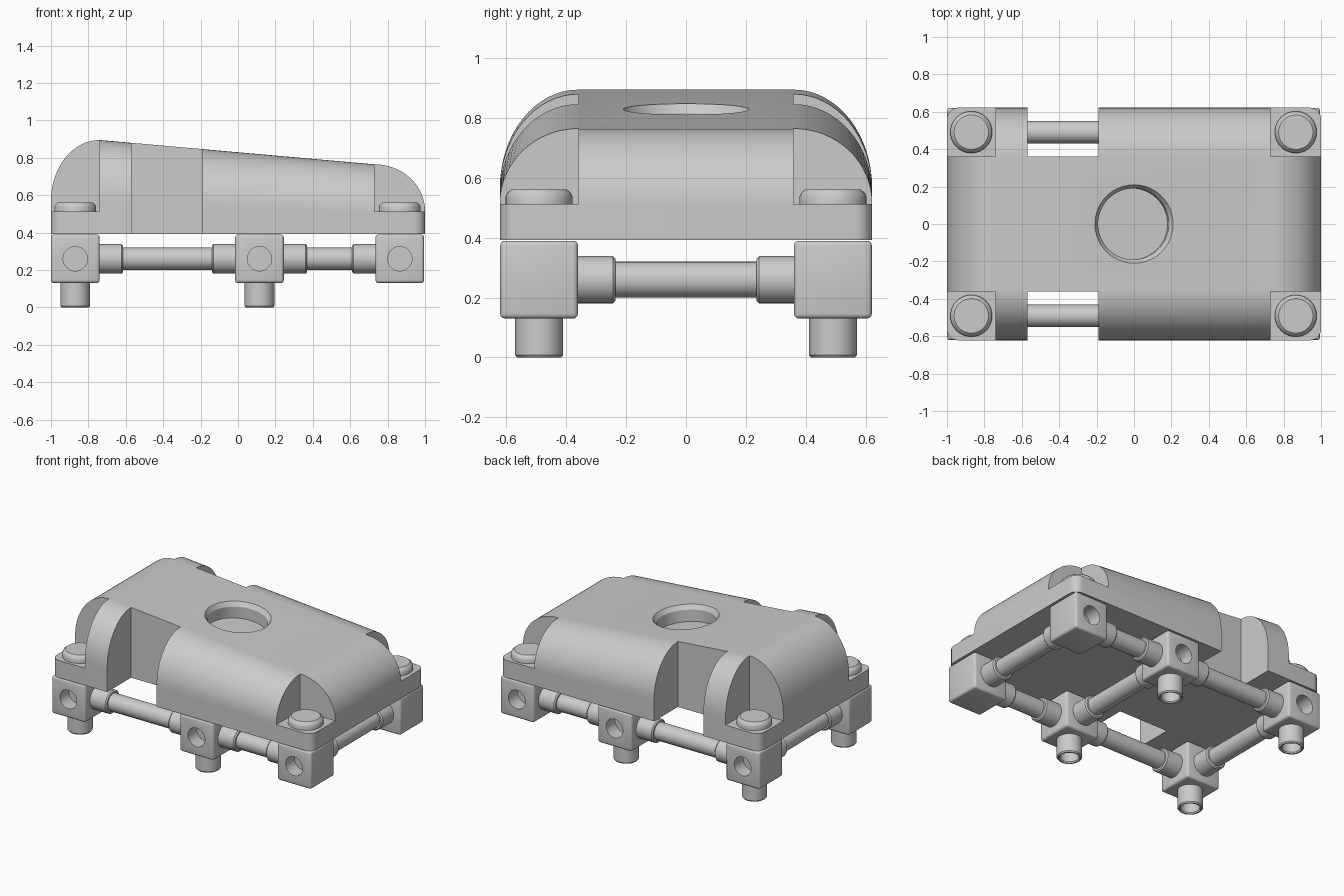
import bpy, bmesh, math
from mathutils import Matrix, Vector

if "Cube" in bpy.data.objects:
    bpy.data.objects.remove(bpy.data.objects["Cube"])

Y_IN, Y_OUT = 0.36, 0.622
COLS = (-0.87, 0.115, 0.865)
ROW = 0.491
AXIS_Z = 0.26


def finish(bm, name, smooth=True):
    bmesh.ops.recalc_face_normals(bm, faces=bm.faces)
    me = bpy.data.meshes.new(name)
    bm.to_mesh(me)
    bm.free()
    ob = bpy.data.objects.new(name, me)
    bpy.context.collection.objects.link(ob)
    if smooth:
        shade(ob)
    return ob


def activate(ob):
    bpy.ops.object.select_all(action='DESELECT')
    ob.select_set(True)
    bpy.context.view_layer.objects.active = ob


def shade(ob):
    activate(ob)
    bpy.ops.object.shade_smooth_by_angle(angle=math.radians(30))


def loft(name, a, b):
    """Solid between two matching closed outlines."""
    bm = bmesh.new()
    va, vb = [bm.verts.new(p) for p in a], [bm.verts.new(p) for p in b]
    n = len(va)
    for i in range(n):
        j = (i + 1) % n
        bm.faces.new((va[i], va[j], vb[j], vb[i]))
    bm.faces.new(va)
    bm.faces.new(vb)
    return finish(bm, name)


def lathe(name, profile, start, direction=(0, 0, 1), n=40):
    """Closed turned solid; profile is (radius, distance along axis), ends on the axis."""
    bm = bmesh.new()
    rings = []
    for r, h in profile:
        if r == 0:
            rings.append([bm.verts.new((0, 0, h))] * n)
        else:
            rings.append([bm.verts.new((r * math.cos(2 * math.pi * k / n),
                                        r * math.sin(2 * math.pi * k / n), h)) for k in range(n)])
    for p, q in zip(rings, rings[1:]):
        for k in range(n):
            j = (k + 1) % n
            bm.faces.new(list(dict.fromkeys((p[k], p[j], q[j], q[k]))))
    rot = Vector((0, 0, 1)).rotation_difference(Vector(direction)).to_matrix().to_4x4()
    bm.transform(Matrix.Translation(start) @ rot)
    return finish(bm, name)


def cut(ob, cutter):
    cutter.hide_render = True
    m = ob.modifiers.new("cut", 'BOOLEAN')
    m.operation, m.solver, m.object = 'DIFFERENCE', 'EXACT', cutter
    activate(ob)
    bpy.ops.object.modifier_apply(modifier=m.name)
    bpy.data.objects.remove(cutter)
    shade(ob)


def arc(cx, cz, rx, rz, a0, a1, n=16):
    return [(cx + rx * math.cos(math.radians(a0 + (a1 - a0) * i / n)),
             cz + rz * math.sin(math.radians(a0 + (a1 - a0) * i / n))) for i in range(n + 1)]


def roof(x):
    return 0.895 - 0.13 / 1.47 * (x + 0.74)


# base plate with through notches and rounded corners
r = 0.06
half = (arc(1 - r, Y_OUT - r, r, r, 0, 90, 8)
        + [(-0.19, Y_OUT), (-0.19, Y_IN), (-0.57, Y_IN), (-0.57, Y_OUT)]
        + arc(-1 + r, Y_OUT - r, r, r, 90, 180, 8))
plan = half + [(x, -y) for x, y in reversed(half)]
loft("base_plate", [(x, y, 0.392) for x, y in plan], [(x, y, 0.512) for x, y in plan])

# sloping middle of the cover, with a chamfered round recess
side = [(-1, 0.512)] + arc(-0.74, 0.57, 0.26, 0.325, 180, 90) + arc(0.73, 0.515, 0.27, 0.25, 90, 0) + [(1, 0.512)]
core = loft("cover_middle", [(x, -Y_IN, z) for x, z in side], [(x, Y_IN, z) for x, z in side])
tilt = Vector((0.13, 0, 1.47)).normalized()
cut(core, lathe("recess_cutter", [(0, -0.11), (0.19, -0.11), (0.19, -0.03), (0.21, 0), (0.21, 0.1), (0, 0.1)],
                (0, 0, roof(0)), tilt, 64))


# rounded shoulders on both sides of the notches
def shoulder(x, s):
    low = 0.515 + (0.73 - x) * 0.035
    pts = arc(Y_IN, low, Y_OUT - Y_IN, roof(x) - low, 90, 0)
    return [(x, s * y, z) for y, z in [(Y_IN, 0.512)] + pts + [(Y_OUT, 0.512)]]


for s, tag in ((-1, "front"), (1, "back")):
    loft(f"{tag}_shoulder_short", shoulder(-0.74, s), shoulder(-0.57, s))
    loft(f"{tag}_shoulder_long", shoulder(-0.19, s), shoulder(0.73, s))

# corner caps
for x in (COLS[0], COLS[2]):
    for y in (-ROW, ROW):
        lathe("corner_cap", [(0, 0), (0.112, 0), (0.112, 0.025), (0.106, 0.038), (0.092, 0.05), (0, 0.05)],
              (x, y, 0.512))

# joint blocks with blind side holes, and hollow pegs
for i, x in enumerate(COLS):
    for s in (-1, 1):
        bm = bmesh.new()
        bmesh.ops.create_cube(bm, size=0.26)
        bmesh.ops.bevel(bm, geom=bm.edges[:], offset=0.016, segments=3, profile=0.5, affect='EDGES')
        bm.transform(Matrix.Translation((x, s * ROW, AXIS_Z)))
        block = finish(bm, "joint_block")
        cut(block, lathe("hole_cutter", [(0, 0), (0.065, 0), (0.065, 0.2), (0, 0.2)],
                         (x, s * (Y_OUT - 0.1), AXIS_Z), (0, s, 0)))
        if i < 2:
            lathe("peg", [(0, 0.1), (0.06, 0.1), (0.06, 0.008), (0.066, 0), (0.074, 0), (0.08, 0.008),
                          (0.08, 0.14), (0, 0.14)], (x, s * ROW, 0))


# rods with a sleeve at each end
def rod(name, a, b):
    length = (Vector(b) - Vector(a)).length
    e = [(0, 0), (0.079, 0), (0.079, 0.117), (0.071, 0.125), (0.06, 0.125)]
    lathe(name, e + [(q, length - h) for q, h in reversed(e)], a, (Vector(b) - Vector(a)).normalized())


for y in (-ROW, ROW):
    for x0, x1 in zip(COLS, COLS[1:]):
        rod("long_rod", (x0 + 0.13, y, AXIS_Z), (x1 - 0.13, y, AXIS_Z))
for x in COLS:
    rod("cross_rod", (x, -ROW + 0.13, AXIS_Z), (x, ROW - 0.13, AXIS_Z))
